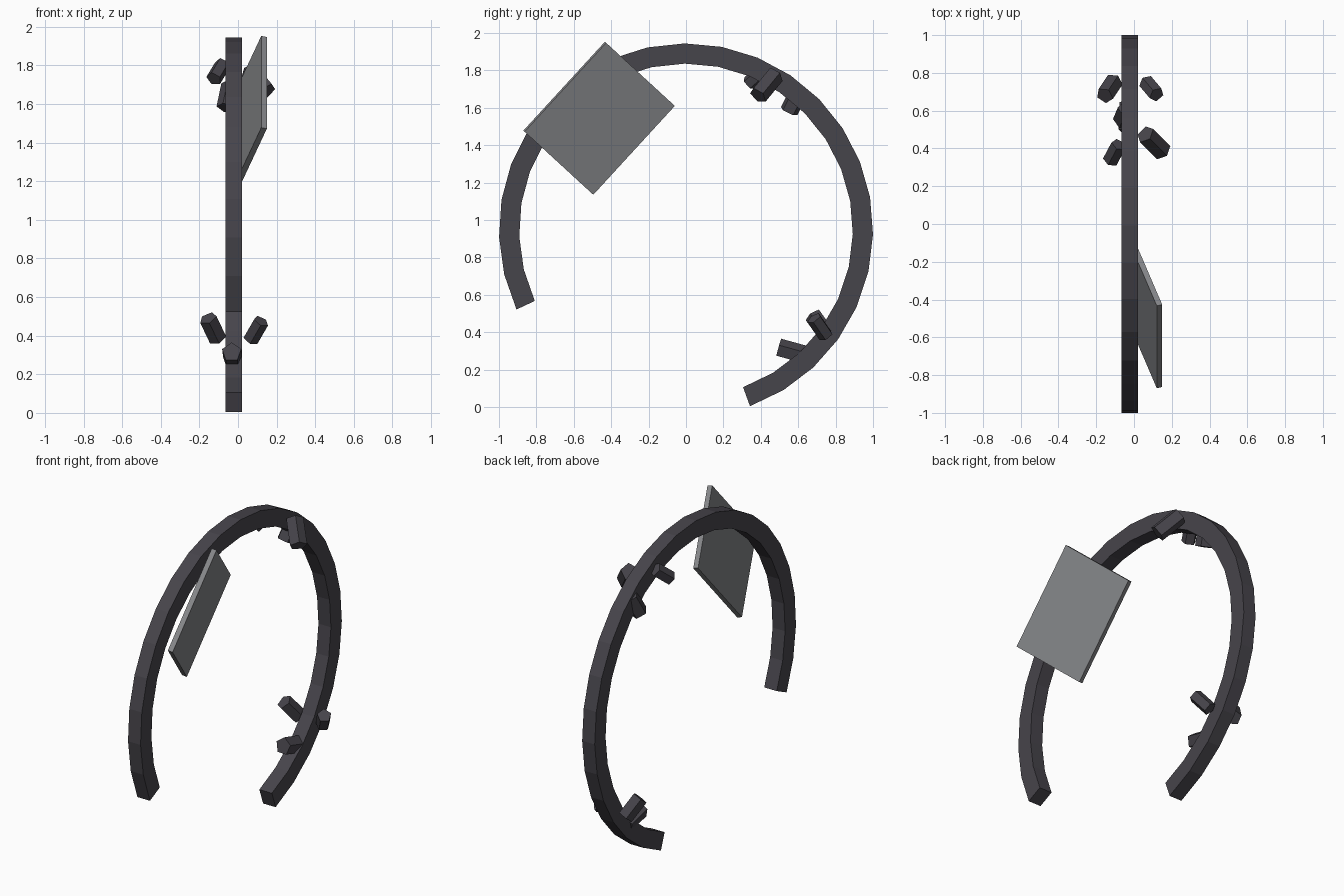
import bpy, bmesh, math
from mathutils import Vector, Matrix

if "Cube" in bpy.data.objects:
    bpy.data.objects.remove(bpy.data.objects["Cube"])


def material(name, rgb):
    m = bpy.data.materials.new(name)
    m.diffuse_color = (*rgb, 1)
    m.use_nodes = True
    m.node_tree.nodes["Principled BSDF"].inputs["Base Color"].default_value = m.diffuse_color
    return m


DARK = material("dark_charcoal", (0.062, 0.058, 0.070))
GREY = material("mid_grey", (0.235, 0.24, 0.25))


def make_object(name, bm, mat):
    bmesh.ops.recalc_face_normals(bm, faces=bm.faces)
    mesh = bpy.data.meshes.new(name)
    bm.to_mesh(mesh)
    bm.free()
    mesh.materials.append(mat)
    ob = bpy.data.objects.new(name, mesh)
    bpy.context.collection.objects.link(ob)
    return ob


# Open ring: rectangular section swept along an arc in the side plane
CENTRE_Z, R_OUT, R_IN = 0.944, 1.0, 0.892
X_MIN, X_MAX = -0.065, 0.022
SEGMENTS, START, END = 24, -70, 205
bm = bmesh.new()
loops = []
for i in range(SEGMENTS + 1):
    a = math.radians(START + (END - START) * i / SEGMENTS)
    section = ((X_MIN, R_IN), (X_MAX, R_IN), (X_MAX, R_OUT), (X_MIN, R_OUT))
    loops.append([bm.verts.new((x, r * math.cos(a), CENTRE_Z + r * math.sin(a)))
                  for x, r in section])
for a, b in zip(loops, loops[1:]):
    for k in range(4):
        n = (k + 1) % 4
        bm.faces.new((a[k], a[n], b[n], b[k]))
bm.faces.new(loops[0])
bm.faces.new(loops[-1])
make_object("open_ring", bm, DARK)

# Tilted flat plate beside the ring
outer_a = Vector((0.135, -0.43, 1.95))
outer_d = Vector((0.135, -0.866, 1.475))
inner_b = Vector((-0.023, -0.063, 1.613))
u, v = outer_d - outer_a, inner_b - outer_a
n = u.cross(v).normalized()
frame = Matrix((u, v, n * 0.03)).transposed().to_4x4()
frame.translation = outer_a + (u + v) / 2
bm = bmesh.new()
bmesh.ops.create_cube(bm, size=1, matrix=frame)
make_object("flat_plate", bm, GREY)


# Five-sided pegs in two clusters on the ring
def peg(name, base, tip, radius):
    base, tip = Vector(base), Vector(tip)
    axis = tip - base
    rot = axis.to_track_quat('Z', 'Y').to_matrix().to_4x4()
    bm = bmesh.new()
    bmesh.ops.create_cone(bm, cap_ends=True, segments=5, radius1=radius,
                          radius2=radius, depth=axis.length,
                          matrix=Matrix.Translation((base + tip) / 2) @ rot)
    make_object(name, bm, DARK)


PEGS = {
    "upper_peg_left": ((-0.08, 0.42, 1.805), (-0.125, 0.335, 1.73), 0.042),
    "upper_peg_right": ((0.06, 0.475, 1.775), (0.15, 0.385, 1.665), 0.052),
    "upper_peg_middle": ((-0.035, 0.61, 1.70), (-0.06, 0.55, 1.58), 0.052),
    "lower_peg_left": ((-0.105, 0.755, 0.385), (-0.155, 0.68, 0.49), 0.048),
    "lower_peg_right": ((0.065, 0.75, 0.38), (0.12, 0.685, 0.475), 0.042),
    "lower_peg_middle": ((-0.028, 0.64, 0.275), (-0.033, 0.495, 0.315), 0.052),
}
for name, (base, tip, radius) in PEGS.items():
    peg(name, base, tip, radius)
